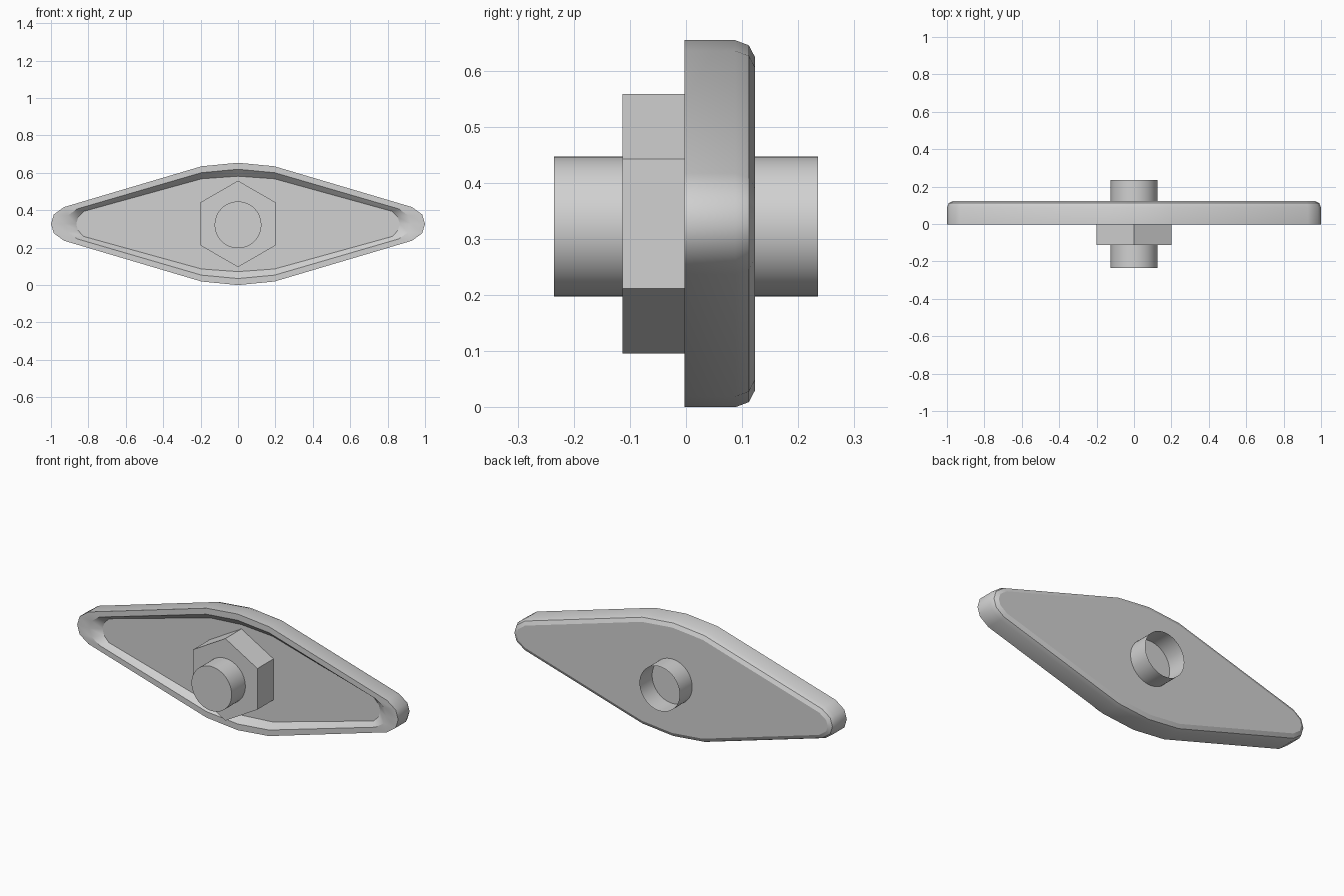
import bpy, bmesh, math
from mathutils import Vector, Matrix

cube = bpy.data.objects.get("Cube")
if cube:
    bpy.data.objects.remove(cube, do_unlink=True)

MID = 0.327

grey = bpy.data.materials.new("plain grey")
grey.use_nodes = True
colour = (0.64, 0.64, 0.64, 1)
grey.diffuse_color = colour
grey.node_tree.nodes["Principled BSDF"].inputs["Base Color"].default_value = colour


def finish(name, bm):
    """Turn a bmesh into an object: smooth sides, flat end faces."""
    mesh = bpy.data.meshes.new(name)
    bm.to_mesh(mesh)
    bm.free()
    mesh.materials.append(grey)
    obj = bpy.data.objects.new(name, mesh)
    bpy.context.collection.objects.link(obj)
    bpy.ops.object.select_all(action='DESELECT')
    bpy.context.view_layer.objects.active = obj
    obj.select_set(True)
    bpy.ops.object.shade_smooth_by_angle(angle=math.radians(38))
    for poly in mesh.polygons:
        if len(poly.vertices) > 4:
            poly.use_smooth = False
    return obj


def mirrored_outline(quarter):
    """Mirror a quarter outline, top to right tip, into a closed loop."""
    right = quarter + [(x, -z) for x, z in quarter[-2::-1]]
    left = [(-x, z) for x, z in right[-2:0:-1]]
    return [Vector(p) for p in right + left]


def inset(points, distance):
    """Move a clockwise loop inwards with mitred corners."""
    result = []
    for i, p in enumerate(points):
        a = (p - points[i - 1]).normalized()
        b = (points[(i + 1) % len(points)] - p).normalized()
        na, nb = Vector((a.y, -a.x)), Vector((b.y, -b.x))
        result.append(p + (na + nb) * distance / (1 + na.dot(nb)))
    return result


def cylinder(name, radius, y0, y1, sides, z, capped=True):
    bm = bmesh.new()
    turn = Matrix.Translation((0, (y0 + y1) / 2, z)) @ Matrix.Rotation(math.pi / 2, 4, 'X')
    bmesh.ops.create_cone(bm, cap_ends=capped, segments=sides, radius1=radius,
                          radius2=radius, depth=y1 - y0, matrix=turn)
    return finish(name, bm)


# Plate: shallow recess with sloping sides, flat rim, outer wall, rounded back
outer = mirrored_outline([(0, .327), (.195, .308), (.93, .09), (.985, .05), (1, 0)])
recess = mirrored_outline([(0, .292), (.195, .274), (.86, .08), (.91, .045), (.925, 0)])
floor = mirrored_outline([(0, .255), (.195, .241), (.825, .067), (.855, .035), (.865, 0)])
layers = [(floor, 0, .03), (recess, 0, -.003), (outer, 0, -.003),
          (outer, 0, .088), (outer, .009, .112), (outer, .03, .123)]
bm = bmesh.new()
rings = [[bm.verts.new((p.x, y, MID + p.y)) for p in inset(loop, d)]
         for loop, d, y in layers]
for r, s in zip(rings, rings[1:]):
    for i in range(len(r)):
        bm.faces.new((r[i - 1], r[i], s[i], s[i - 1]))
bm.faces.new(rings[0])
bm.faces.new(rings[-1])
bmesh.ops.recalc_face_normals(bm, faces=bm.faces)
finish("plate", bm)

# Hexagonal nut resting on the recess floor, point upwards
cylinder("hex_nut", .231, -.113, .03, 6, MID)

# Solid stub in front, open thin tube behind
cylinder("front_stub", .125, -.235, -.113, 48, MID - .005)
cylinder("back_tube", .125, .123, .235, 48, MID - .005, capped=False)
